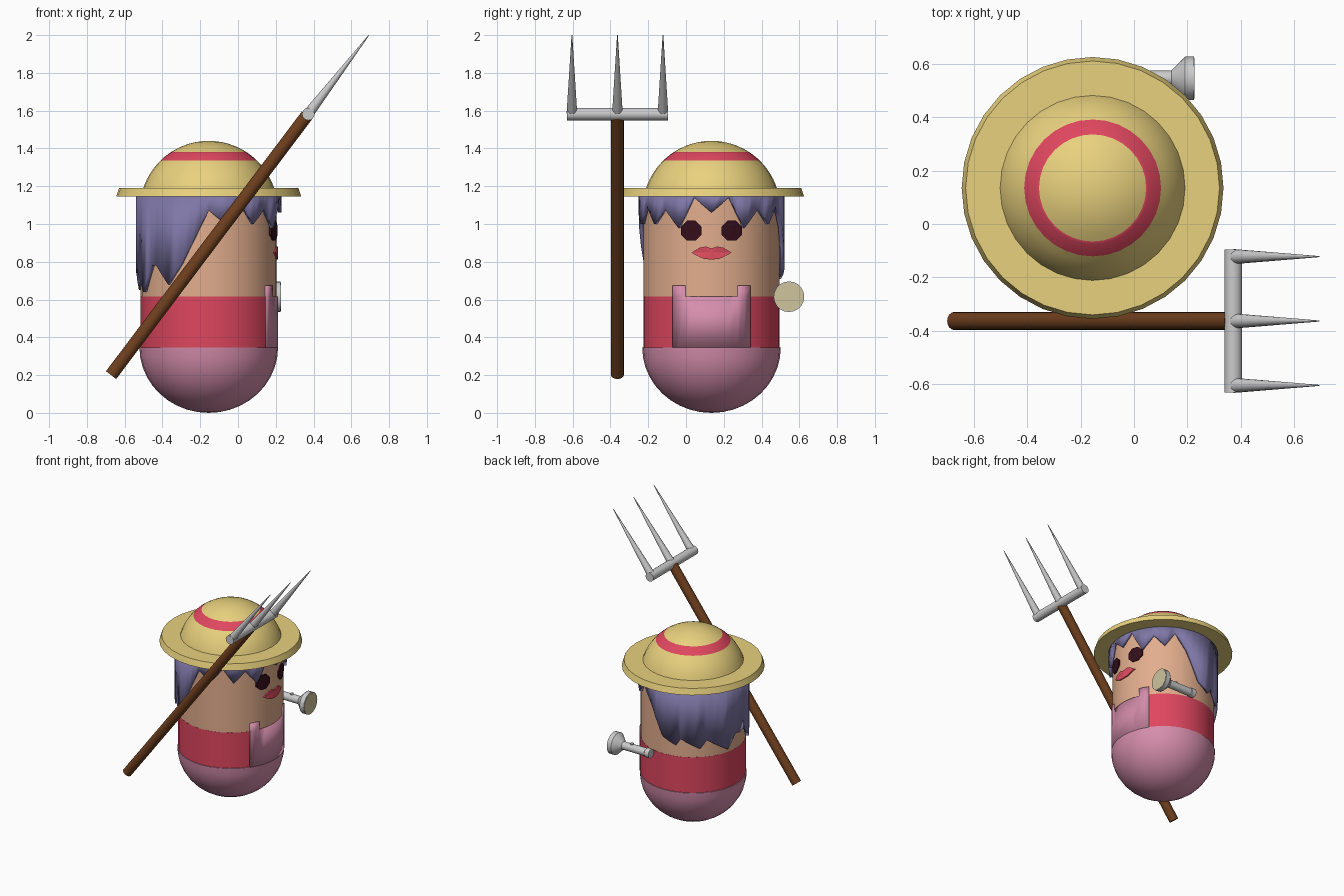
import bpy, bmesh, math
from mathutils import Vector

if "Cube" in bpy.data.objects:
    bpy.data.objects.remove(bpy.data.objects["Cube"])

CX, CY = -0.155, 0.135          # body axis; the figure looks along +x
R = 0.36


def paint(obj, rgb):
    if rgb:
        m = bpy.data.materials.new(obj.name + "_colour")
        m.diffuse_color = [(c / 255) ** 2.2 for c in rgb] + [1]
        m.use_nodes = True
        m.node_tree.nodes["Principled BSDF"].inputs["Base Color"].default_value = m.diffuse_color
        obj.data.materials.append(m)


def make(name, bm, rgb=None, smooth=35):
    bmesh.ops.recalc_face_normals(bm, faces=bm.faces)
    me = bpy.data.meshes.new(name)
    bm.to_mesh(me)
    bm.free()
    obj = bpy.data.objects.new(name, me)
    bpy.context.collection.objects.link(obj)
    paint(obj, rgb)
    bpy.ops.object.select_all(action='DESELECT')
    obj.select_set(True)
    bpy.context.view_layer.objects.active = obj
    if smooth:
        bpy.ops.object.shade_smooth_by_angle(angle=math.radians(smooth))
    return obj


def lathe(name, profile, start, axis, rgb=None, n=32):
    """Revolve (radius, distance) points around an axis from start."""
    bm = bmesh.new()
    rot = Vector(axis).to_track_quat('Z', 'Y')
    rings = []
    for r, h in profile:
        k = 1 if r == 0 else n
        rings.append([bm.verts.new(Vector(start) + rot @ Vector(
            (r * math.cos(2 * math.pi * i / n), r * math.sin(2 * math.pi * i / n), h)))
            for i in range(k)])
    for a, b in zip(rings, rings[1:]):
        for i in range(n):
            j = (i + 1) % n
            vs = [a[i % len(a)], a[j % len(a)], b[j % len(b)], b[i % len(b)]]
            vs = list(dict.fromkeys(vs))
            if len(vs) > 2:
                bm.faces.new(vs)
    for ring in (rings[0], rings[-1]):
        if len(ring) > 1 and profile[0] != profile[-1]:
            bm.faces.new(ring)
    return make(name, bm, rgb)


def wrap(a, z, r):
    return (CX + r * math.cos(a), CY + r * math.sin(a), z)


def thicken(obj, t):
    s = obj.modifiers.new("thickness", 'SOLIDIFY')
    s.thickness, s.offset = t, -1
    return obj


def rod(name, a, b, r0, r1, rgb=None, n=16):
    a, b = Vector(a), Vector(b)
    return lathe(name, [(r0, 0), (r1, (b - a).length)], a, b - a, rgb, n)


SKIN, HAIR, RED, PINK = (225, 172, 140), (125, 118, 165), (222, 72, 95), (212, 140, 170)
STRAW = (232, 208, 125)
UP, BASE = (0, 0, 1), (CX, CY, 0)

# Rounded lower body
bowl = [(0.367 * math.sin(math.pi / 2 * i / 10), 0.347 - 0.347 * math.cos(math.pi / 2 * i / 10))
        for i in range(11)]
bowl[0] = (0, 0)
lathe("trousers", bowl, BASE, UP, PINK)
lathe("shirt", [(R + 0.001, 0.34), (R + 0.001, 0.615)], BASE, UP, RED)
lathe("head", [(R, 0.612), (R, 1.18)], BASE, UP, SKIN)

# Bib with two straps, wrapped around the chest
bm = bmesh.new()
angles = [math.radians(a) for a in (-33.9, -28, -22.4, -15, -7.5, 0, 7.5, 15, 22.4, 28, 33.9)]
levels = [0.345, 0.615, 0.675]
grid = [[bm.verts.new(wrap(a, z, 0.368)) for a in angles] for z in levels]
for k in range(2):
    for i in range(10):
        if k == 0 or i < 2 or i > 7:
            bm.faces.new((grid[k][i], grid[k][i + 1], grid[k + 1][i + 1], grid[k + 1][i]))
bmesh.ops.delete(bm, geom=[v for v in bm.verts if not v.link_faces], context='VERTS')
thicken(make("bib", bm, PINK), 0.014)

# Jagged hair: (angle, lower edge height) all around the head
edge = [(-180, .74), (-168, .76), (-154, .64), (-142, .78), (-136, .78), (-124, .68), (-112, .79),
        (-90, 1.07), (-76, 1.0), (-63, 1.1), (-52, 1.0), (-40, 1.08), (-27, .98), (-14, 1.14),
        (0, 1.06), (14, 1.14), (27, .98), (40, 1.08), (52, 1.0), (63, 1.1), (76, .98),
        (92, .76), (107, .71), (112, .76), (132, .69), (139, .75), (163, .65), (174, .75), (180, .74)]
bm = bmesh.new()
cols = []
for (a0, z0), (a1, z1) in zip(edge, edge[1:]):
    steps = max(1, round((a1 - a0) / 7))
    for s in range(steps):
        t = s / steps
        a = math.radians(a0 + (a1 - a0) * t)
        cols.append((bm.verts.new(wrap(a, z0 + (z1 - z0) * t, 0.386)),
                     bm.verts.new(wrap(a, 1.17, 0.386))))
for i in range(len(cols)):
    p, q = cols[i], cols[(i + 1) % len(cols)]
    bm.faces.new((p[0], q[0], q[1], p[1]))
thicken(make("hair", bm, HAIR), 0.022)


# Flat face features that follow the head's curve
def decal(name, y, z, outline, rgb, r=0.368):
    bm = bmesh.new()

    def put(dy, dz, rad):
        o = y + dy
        return bm.verts.new((CX + math.sqrt(rad * rad - o * o), CY + o, z + dz))
    front = [put(dy, dz, r) for dy, dz in outline]
    back = [put(dy, dz, R - 0.01) for dy, dz in outline]
    mid = put(0, 0, r)
    for i in range(len(front)):
        j = (i + 1) % len(front)
        bm.faces.new((mid, front[i], front[j]))
        bm.faces.new((front[i], back[i], back[j], front[j]))
    make(name, bm, rgb, 0)


octagon = [(0.058 * math.cos(math.pi / 4 * (i + .5)), 0.058 * math.sin(math.pi / 4 * (i + .5)))
           for i in range(8)]
for side, s in (("left", 1), ("right", -1)):
    decal("eye_" + side, s * 0.107, 0.965, octagon, (55, 22, 32))
half = [(0.03, .033), (0.065, .026), (0.105, 0), (0.08, -.015), (0.04, -.033)]
lips = [(0, .023)] + half + [(0, -.036)] + [(-y, z) for y, z in reversed(half)]
decal("lips", 0, 0.848, lips, (222, 78, 95))

# Straw hat: brim, dome split by a red band
lathe("hat_brim", [(0.34, 1.19), (0.475, 1.19), (0.49, 1.145), (0.34, 1.145), (0.34, 1.19)],
      BASE, UP, STRAW)
lathe("hat_inside", [(0, 1.147), (0.36, 1.147)], BASE, UP, STRAW)


def dome(name, z0, z1, rgb):
    c, rad = 1.075, 0.365
    t0, t1 = (math.asin(min(1, (z - c) / rad)) for z in (z0, z1))
    pts = [(rad * math.cos(t0 + (t1 - t0) * i / 6), c + rad * math.sin(t0 + (t1 - t0) * i / 6))
           for i in range(7)]
    if z1 >= c + rad:
        pts[-1] = (0, c + rad)
    lathe(name, pts, BASE, UP, rgb)


dome("hat_crown", 1.18, 1.335, STRAW)
dome("hat_band", 1.335, 1.38, RED)
dome("hat_top", 1.38, 1.44, STRAW)

# Pitchfork
FY = -0.363
rod("fork_handle", (-0.672, FY, 0.2), (0.365, FY, 1.575), 0.034, 0.034, (110, 65, 35))
rod("fork_bar", (0.372, FY - 0.268, 1.582), (0.372, FY + 0.268, 1.582), 0.033, 0.033)
for i in (-1, 0, 1):
    rod("fork_tine", (0.375, FY + i * 0.241, 1.587), (0.693, FY + i * 0.241, 2.0), 0.028, 0.002)

# Torch held at the side, pointing forward
TY, TZ = 0.545, 0.615
lathe("torch_body", [(0.034, -0.09), (0.034, -0.055), (0.029, -0.05), (0.029, 0.14), (0.036, 0.145),
                     (0.081, 0.19), (0.081, 0.225)], (0, TY, TZ), (1, 0, 0), None, 20)
lathe("torch_lens", [(0.076, 0.215), (0.076, 0.227)], (0, TY, TZ), (1, 0, 0), (205, 195, 155), 20)
rod("torch_button", (0.07, TY, TZ + 0.02), (0.07, TY, TZ + 0.036), 0.012, 0.012)
